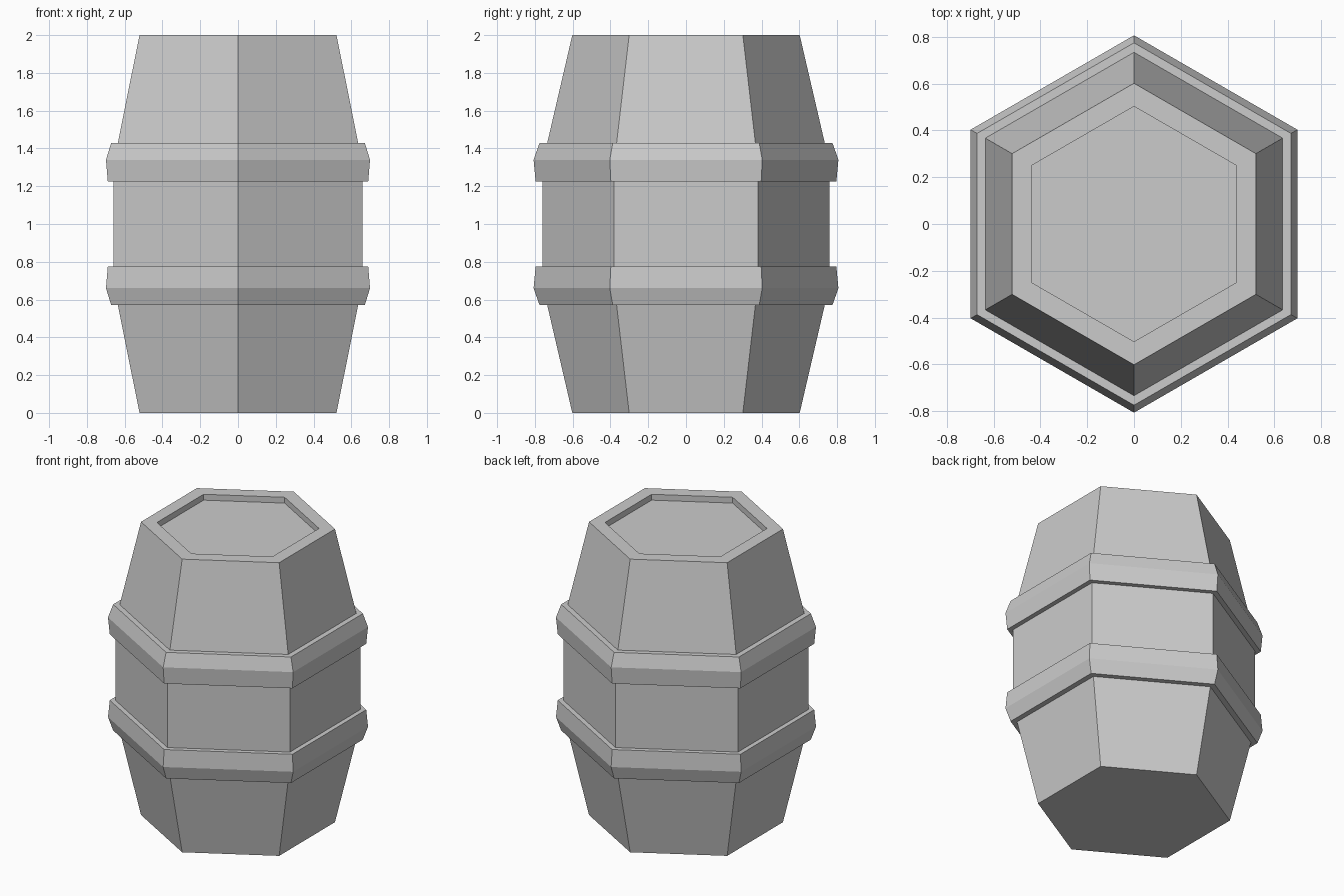
import bpy
import bmesh
from math import cos, sin, tau

cube = bpy.data.objects.get("Cube")
if cube:
    bpy.data.objects.remove(cube, do_unlink=True)

SIDES = 6

grey = bpy.data.materials.new("plain grey")
grey.use_nodes = True
colour = (0.6, 0.6, 0.6, 1)
grey.diffuse_color = colour
grey.node_tree.nodes["Principled BSDF"].inputs["Base Color"].default_value = colour


def lathe(name, profile, closed=False):
    """Sweep (radius, height) points round z as a six-sided form."""
    bm = bmesh.new()
    rings = []
    for r, z in profile:
        angles = [tau / 4 + tau * i / SIDES for i in range(SIDES)]
        rings.append([bm.verts.new((r * cos(a), r * sin(a), z)) for a in angles])
    pairs = list(zip(rings, rings[1:]))
    if closed:
        pairs.append((rings[-1], rings[0]))
    else:
        bm.faces.new(rings[0])
        bm.faces.new(rings[-1])
    for low, high in pairs:
        for i in range(SIDES):
            j = (i + 1) % SIDES
            bm.faces.new((low[i], low[j], high[j], high[i]))
    bmesh.ops.recalc_face_normals(bm, faces=bm.faces)
    mesh = bpy.data.meshes.new(name)
    bm.to_mesh(mesh)
    bm.free()
    mesh.materials.append(grey)
    obj = bpy.data.objects.new(name, mesh)
    bpy.context.collection.objects.link(obj)
    return obj


# Tapered barrel body with a recessed lid
half = [(0.602, 0), (0.76, 0.68)]
upper = [(r, 2 - z) for r, z in reversed(half)]
lathe("barrel_body", half + upper + [(0.503, 2), (0.503, 1.96)])

# Two hoops, mirrored about the middle
hoop = [(0.72, 0.57), (0.775, 0.57), (0.807, 0.66), (0.796, 0.775), (0.72, 0.775)]
lathe("lower_hoop", hoop, closed=True)
lathe("upper_hoop", [(r, 2 - z) for r, z in hoop], closed=True)
